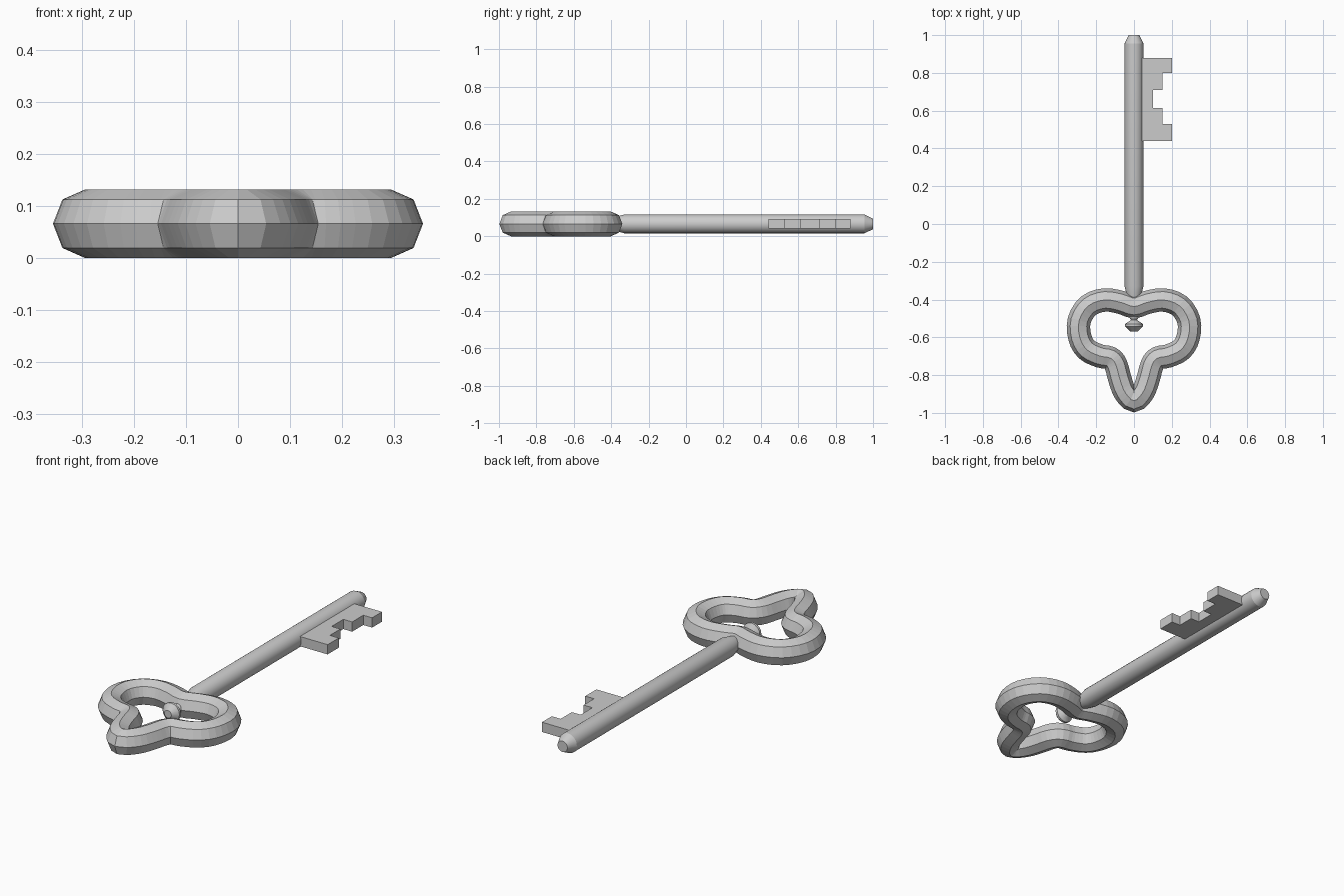
import bpy, bmesh, math
from mathutils import Vector

if "Cube" in bpy.data.objects:
    bpy.data.objects.remove(bpy.data.objects["Cube"])

ZC = 0.066


def finish(name, bm):
    bmesh.ops.remove_doubles(bm, verts=bm.verts, dist=1e-5)
    bmesh.ops.recalc_face_normals(bm, faces=bm.faces)
    mesh = bpy.data.meshes.new(name)
    bm.to_mesh(mesh)
    bm.free()
    obj = bpy.data.objects.new(name, mesh)
    bpy.context.collection.objects.link(obj)
    return obj


def lathe_y(name, profile, sides):
    """Turn (y, radius) pairs around the long axis of the key."""
    bm = bmesh.new()
    rings = []
    for y, r in profile:
        rings.append([bm.verts.new((r * math.cos(2 * math.pi * i / sides), y,
                                    ZC + r * math.sin(2 * math.pi * i / sides)))
                      for i in range(sides)])
    for a, b in zip(rings, rings[1:]):
        for i in range(sides):
            j = (i + 1) % sides
            bm.faces.new((a[i], a[j], b[j], b[i]))
    bm.faces.new(rings[0])
    bm.faces.new(rings[-1])
    return finish(name, bm)


def spline(pts, steps):
    """Closed Catmull-Rom curve through the points."""
    out, n = [], len(pts)
    for i in range(n):
        p0, p1, p2, p3 = (pts[(i + k) % n] for k in (-1, 0, 1, 2))
        for s in range(steps):
            t = s / steps
            out.append(0.5 * (2 * p1 + (p2 - p0) * t
                              + (2 * p0 - 5 * p1 + 4 * p2 - p3) * t * t
                              + (3 * p1 - p0 - 3 * p2 + p3) * t ** 3))
    return out


# Bow: octagonal tube swept along a mirrored three-lobed outline
half = [(0, -0.437), (0.07, -0.415), (0.155, -0.402), (0.24, -0.432),
        (0.29, -0.51), (0.287, -0.60), (0.25, -0.665), (0.18, -0.699),
        (0.125, -0.71), (0.096, -0.745), (0.075, -0.82), (0.048, -0.89),
        (0, -0.936)]
right = [Vector(p) for p in half]
left = [Vector((-x, y)) for x, y in half[-2:0:-1]]
path = spline(right + left, 3)
n = len(path)
RX, RZ, SIDES = 0.062, 0.066, 8
bm = bmesh.new()
rings = []
for i, p in enumerate(path):
    t = (path[(i + 1) % n] - path[i - 1]).normalized()
    side = Vector((-t.y, t.x))
    ring = []
    for k in range(SIDES):
        a = 2 * math.pi * k / SIDES
        q = p + side * RX * math.cos(a)
        # keep each half on its own side of the mirror plane
        if p.x * q.x < 0:
            q.x = 0
        ring.append(bm.verts.new((q.x, q.y, ZC + RZ * math.sin(a))))
    rings.append(ring)
for i in range(n):
    a, b = rings[i], rings[(i + 1) % n]
    for k in range(SIDES):
        j = (k + 1) % SIDES
        bm.faces.new((a[k], a[j], b[j], b[k]))
bow = finish("bow", bm)

# Shaft with tapered ends
shaft = lathe_y("shaft", [(-0.42, 0.03), (-0.385, 0.036), (-0.33, 0.05),
                          (0.955, 0.05), (1.0, 0.028)], 24)

# Small turned finial inside the bow
finial = lathe_y("finial", [(-0.45, 0.028), (-0.495, 0.024), (-0.508, 0.016),
                            (-0.53, 0.048), (-0.542, 0.048), (-0.568, 0.02)], 16)

for obj in (shaft, finial):
    bpy.ops.object.select_all(action='DESELECT')
    obj.select_set(True)
    bpy.context.view_layer.objects.active = obj
    bpy.ops.object.shade_smooth_by_angle(angle=math.radians(25))

# Bit: stepped plate on the side of the shaft
outline = [(0.03, 0.44), (0.2, 0.44), (0.2, 0.53), (0.15, 0.53), (0.15, 0.615),
           (0.1, 0.615), (0.1, 0.71), (0.15, 0.71), (0.15, 0.80), (0.2, 0.80),
           (0.2, 0.88), (0.03, 0.88)]
bm = bmesh.new()
face = bm.faces.new([bm.verts.new((x, y, ZC - 0.025)) for x, y in outline])
ext = bmesh.ops.extrude_face_region(bm, geom=[face], use_keep_orig=True)
bmesh.ops.translate(bm, vec=(0, 0, 0.05),
                    verts=[v for v in ext["geom"] if isinstance(v, bmesh.types.BMVert)])
finish("bit", bm)
